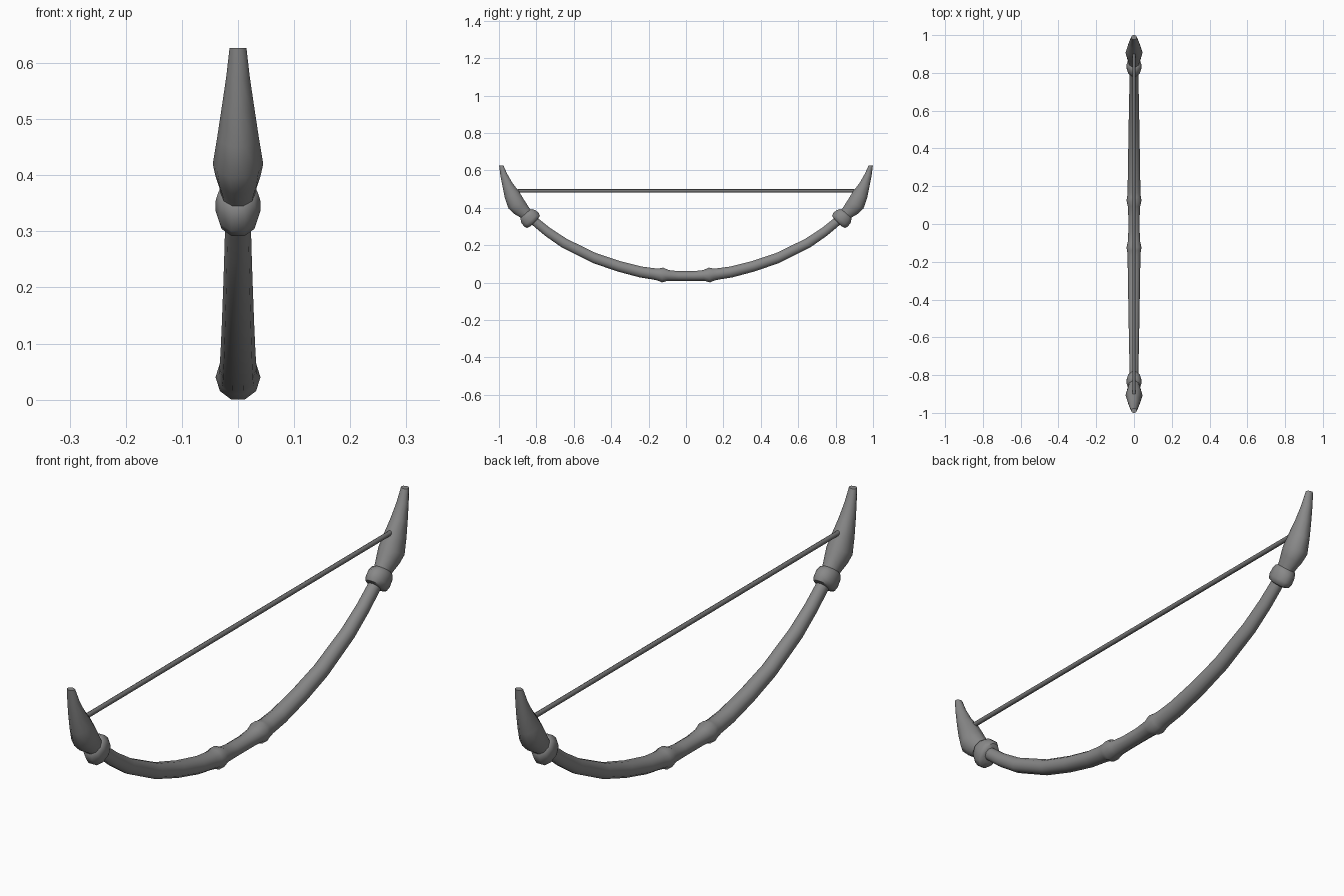
import bpy, math
from mathutils import Vector

if "Cube" in bpy.data.objects:
    bpy.data.objects.remove(bpy.data.objects["Cube"])

SIDES = 10


def grey(name, v):
    m = bpy.data.materials.new(name)
    m.diffuse_color = (v, v, v, 1)
    m.use_nodes = True
    m.node_tree.nodes["Principled BSDF"].inputs["Base Color"].default_value = m.diffuse_color
    return m


dark = grey("dark_grey", 0.25)
darker = grey("string_grey", 0.18)


def sweep(name, stations, mat, sides=SIDES, mirror=False, angle=55, level_end=False):
    """Tube in the YZ plane; each station is (y, z, half width in x, half depth)."""
    verts, faces = [], []
    n = len(stations)
    for i, (y, z, rx, rn) in enumerate(stations):
        a, b = stations[max(i - 1, 0)], stations[min(i + 1, n - 1)]
        t = Vector((0, b[0] - a[0], b[1] - a[1])).normalized()
        if level_end and i == n - 1:
            t = Vector((0, 0, 1))
        nrm = Vector((0, -t.z, t.y))
        for k in range(sides):
            u = 2 * math.pi * k / sides
            verts.append(Vector((rx * math.cos(u), y, z)) + nrm * rn * math.sin(u))
    for i in range(n - 1):
        for k in range(sides):
            j = (k + 1) % sides
            faces.append((i * sides + k, i * sides + j,
                          (i + 1) * sides + j, (i + 1) * sides + k))
    faces.append(tuple(reversed(range(sides))))
    faces.append(tuple(range((n - 1) * sides, n * sides)))
    me = bpy.data.meshes.new(name)
    me.from_pydata(verts, [], [f[::-1] for f in faces])
    me.materials.append(mat)
    ob = bpy.data.objects.new(name, me)
    bpy.context.collection.objects.link(ob)
    bpy.ops.object.select_all(action='DESELECT')
    ob.select_set(True)
    bpy.context.view_layer.objects.active = ob
    bpy.ops.object.shade_smooth_by_angle(angle=math.radians(angle))
    if mirror:
        m = ob.modifiers.new("mirror", 'MIRROR')
        m.use_axis = (False, True, False)
    return ob


# Curved limb with the swollen ends of the grip at its middle
half = [(0.04, 0.035, 0.030, 0.027), (0.095, 0.038, 0.033, 0.030),
        (0.125, 0.040, 0.040, 0.042), (0.145, 0.043, 0.036, 0.035),
        (0.17, 0.046, 0.034, 0.032),
        (0.24, 0.056, 0.033, 0.031), (0.36, 0.087, 0.031, 0.030),
        (0.49, 0.131, 0.029, 0.029), (0.65, 0.210, 0.026, 0.028),
        (0.74, 0.271, 0.024, 0.026), (0.845, 0.357, 0.022, 0.024)]
sweep("limb", [(-y, z, a, b) for y, z, a, b in reversed(half)] + half, dark)

# Collars near both limb ends
sweep("collar", [(0.812, 0.320, 0.024, 0.028), (0.816, 0.324, 0.036, 0.050),
                 (0.827, 0.336, 0.040, 0.056), (0.843, 0.354, 0.040, 0.053),
                 (0.854, 0.367, 0.036, 0.042), (0.858, 0.372, 0.027, 0.030)],
      dark, mirror=True)

# Horn-shaped tips, cut level at the top
sweep("horn_tip", [(0.845, 0.355, 0.028, 0.034), (0.866, 0.377, 0.033, 0.038),
                   (0.888, 0.398, 0.040, 0.046), (0.908, 0.420, 0.045, 0.050),
                   (0.930, 0.468, 0.037, 0.044), (0.954, 0.521, 0.029, 0.030),
                   (0.974, 0.575, 0.021, 0.020), (0.988, 0.627, 0.015, 0.012)],
      dark, mirror=True, level_end=True)

# Bowstring
sweep("string", [(-0.9, 0.49, 0.009, 0.009), (0.9, 0.49, 0.009, 0.009)],
      darker, sides=8, angle=60)
